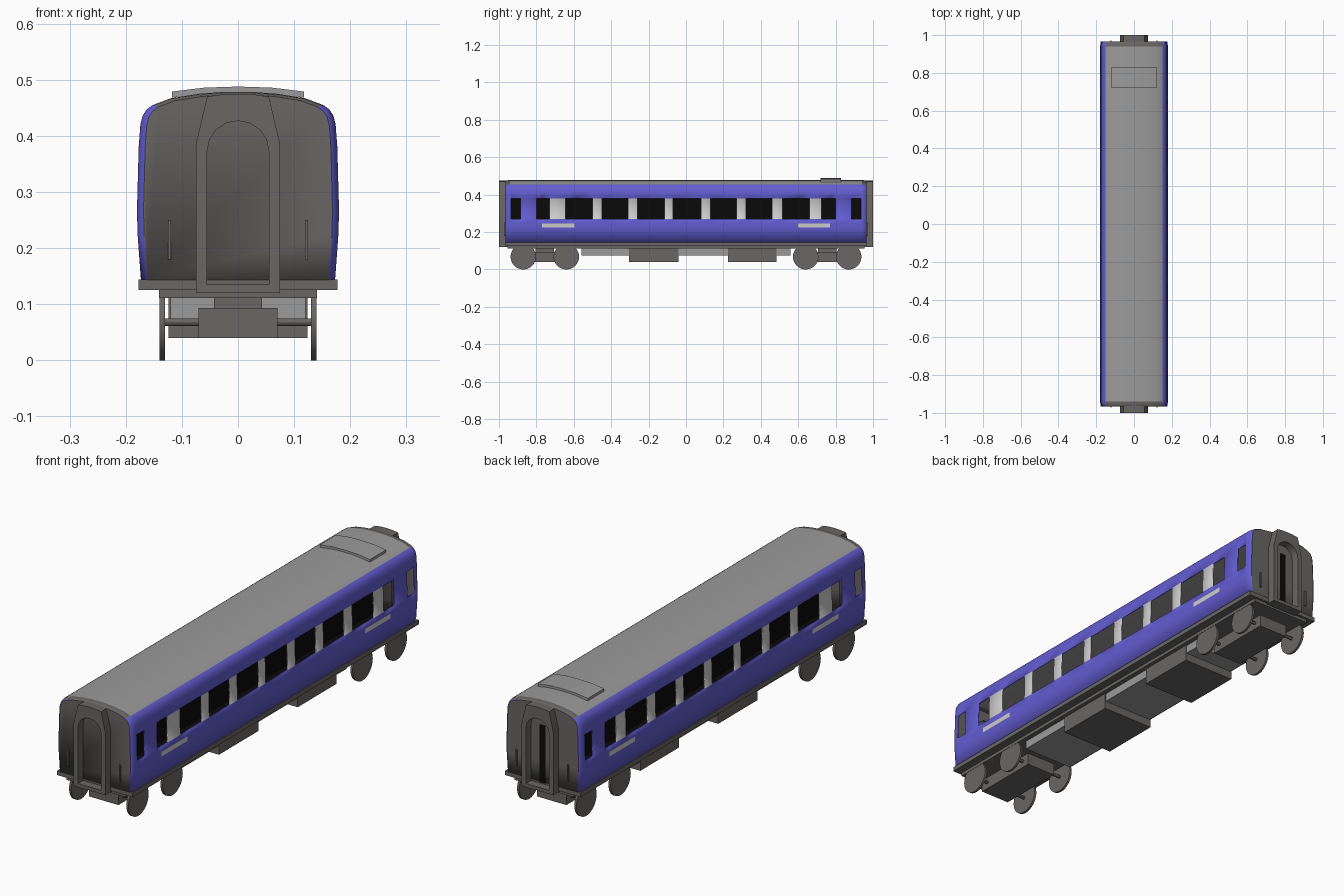
import bpy, bmesh, math

if "Cube" in bpy.data.objects:
    bpy.data.objects.remove(bpy.data.objects["Cube"])

def mat(name, c):
    m = bpy.data.materials.new(name)
    m.diffuse_color = (*c, 1)
    m.use_nodes = True
    m.node_tree.nodes["Principled BSDF"].inputs["Base Color"].default_value = m.diffuse_color
    return m

BLUE = mat("blue_paint", (0.125, 0.11, 0.64))
DARK = mat("dark_grey", (0.14, 0.135, 0.128))
ROOF = mat("roof_grey", (0.33, 0.33, 0.33))
LIGHT = mat("light_grey", (0.62, 0.62, 0.62))
BLACK = mat("interior_black", (0.003, 0.003, 0.003))

def finish(bm, name, mats, smooth=None):
    bmesh.ops.recalc_face_normals(bm, faces=bm.faces[:])
    me = bpy.data.meshes.new(name)
    bm.to_mesh(me)
    bm.free()
    for m in mats:
        me.materials.append(m)
    ob = bpy.data.objects.new(name, me)
    bpy.context.collection.objects.link(ob)
    if smooth:
        bpy.ops.object.select_all(action='DESELECT')
        ob.select_set(True)
        bpy.context.view_layer.objects.active = ob
        bpy.ops.object.shade_smooth_by_angle(angle=math.radians(smooth))
    return ob

def box(name, x, y, z, m):
    """Box from (min, max) ranges."""
    bm = bmesh.new()
    bmesh.ops.create_cube(bm, size=1)
    for v in bm.verts:
        v.co = [(r[0] + r[1]) / 2 + c * (r[1] - r[0]) for r, c in zip((x, y, z), v.co)]
    return finish(bm, name, [m])

def rod(name, r, x0, x1, y, z, m, seg=32):
    """Cylinder lying along x."""
    bm = bmesh.new()
    bmesh.ops.create_cone(bm, cap_ends=True, segments=seg, radius1=r, radius2=r, depth=x1 - x0)
    for v in bm.verts:
        a, b, c = v.co
        v.co = (c + (x0 + x1) / 2, a + y, b + z)
    return finish(bm, name, [m], 30)

# Body shell: half profile swept along y, with window cells left open
half = [(.173, .143), (.179, .225), (.1795, .245), (.18, .27), (.177, .38), (.174, .42),
        (.170, .436), (.163, .447), (.152, .455), (.12, .467), (.07, .475), (.03, .478)]
prof = half + [(-x, z) for x, z in reversed(half)]
windows = [(-.935, -.885), (-.80, -.73), (-.645, -.50), (-.45, -.31), (-.26, -.115), (-.07, .08),
           (.13, .27), (.32, .46), (.515, .66), (.725, .80), (.885, .935)]
stripes = [(-.77, -.595), (.60, .77)]
ends = {.94: 1, .953: .985, .961: .965, .965: .935}
ys = {y for w in windows + stripes for y in w} | {s * y for y in ends for s in (1, -1)}
ys = sorted(ys)

def within(y, spans):
    return any(a < y < b for a, b in spans)

bm = bmesh.new()
rings = []
for y in ys:
    s = ends.get(abs(y), 1)
    rings.append([bm.verts.new((x * s, y, z - max(0, z - .4) * (1 - s))) for x, z in prof])
for i in range(len(ys) - 1):
    yc = (ys[i] + ys[i + 1]) / 2
    for j in range(len(prof) - 1):
        zc = (prof[j][1] + prof[j + 1][1]) / 2
        in_row = .27 < zc < .38
        if in_row and within(yc, windows):
            continue
        f = bm.faces.new((rings[i][j], rings[i + 1][j], rings[i + 1][j + 1], rings[i][j + 1]))
        if zc > .455:
            f.material_index = 1 if abs(yc) > .94 else 2
        elif (in_row and abs(yc) < .8) or (.225 < zc < .245 and within(yc, stripes)):
            f.material_index = 3
for r in (rings[0], rings[-1]):
    bm.faces.new(r).material_index = 1
body = finish(bm, "body_shell", [BLUE, DARK, ROOF, LIGHT], 35)
sol = body.modifiers.new("wall_thickness", 'SOLIDIFY')
sol.thickness = .005
sol.offset = -1

# Interior
box("interior_floor", (-.168, .168), (-.955, .955), (.143, .148), BLACK)
box("interior_partition", (-.003, .003), (-.95, .95), (.145, .405), BLACK)

# Sill, chassis and underfloor equipment
box("sill", (-.177, .177), (-.965, .965), (.125, .144), DARK)
box("chassis", (-.141, .141), (-.955, .955), (.111, .126), DARK)
box("underfloor_duct", (-.12, .12), (-.56, .56), (.075, .115), ROOF)
for n, (a, b) in enumerate([(-.305, -.04), (.225, .485)]):
    box(f"equipment_box_{n}", (-.124, .124), (a, b), (.04, .115), DARK)

# Roof vent plate
top = [(.118, .479), (.06, .486), (0, .488), (-.06, .486), (-.118, .479)]
low = [(x, z - .011) for x, z in reversed(top)]
bm = bmesh.new()
f = bm.faces.new([bm.verts.new((x, .72, z)) for x, z in top + low])
ext = bmesh.ops.extrude_face_region(bm, geom=[f])
for v in ext["geom"]:
    if isinstance(v, bmesh.types.BMVert):
        v.co.y = .83
finish(bm, "roof_vent", [ROOF], 30)

# Gangway frames with arched recess
N = 8
inner = [(.055, .135)] + [(.055 * math.cos(math.pi * k / N), .372 + .055 * math.sin(math.pi * k / N))
                          for k in range(N + 1)] + [(-.055, .135)]
oh = [(.075, .12), (.075, .385), (.065, .428), (.055, .470), (.028, .474)]
outer = oh + [(0, .475)] + [(-x, z) for x, z in reversed(oh)]
for side, s in (("front", -1), ("back", 1)):
    bm = bmesh.new()
    loops = [[bm.verts.new((x, s * y, z)) for x, z in p]
             for p, y in ((outer, .955), (outer, 1.0), (inner, 1.0), (inner, .955))]
    n = len(inner)
    for a, b in zip(loops, loops[1:]):
        for i in range(n):
            k = (i + 1) % n
            bm.faces.new((a[i], a[k], b[k], b[i]))
    finish(bm, f"gangway_{side}", [DARK], 30)
    for e, x in (("left", -.122), ("right", .122)):
        box(f"handrail_{side}_{e}", (x - .003, x + .003), sorted((s * .96, s * .972)), (.18, .25), DARK)
box("back_door_gap", (-.014, .014), (.963, .968), (.14, .385), BLACK)

# Bogies
for side, s in (("front", -1), ("back", 1)):
    c = s * .755
    box(f"bogie_frame_{side}", (-.07, .07), (c - .15, c + .15), (.04, .093), DARK)
    box(f"bogie_bolster_{side}", (-.043, .043), (c - .05, c + .05), (.09, .113), DARK)
    for n, d in enumerate((-.115, .115)):
        rod(f"axle_{side}_{n}", .007, -.135, .135, c + d, .068, DARK, 12)
        for e, x in (("left", -.14), ("right", .13)):
            rod(f"wheel_{side}_{n}_{e}", .068, x, x + .01, c + d, .068, DARK)
